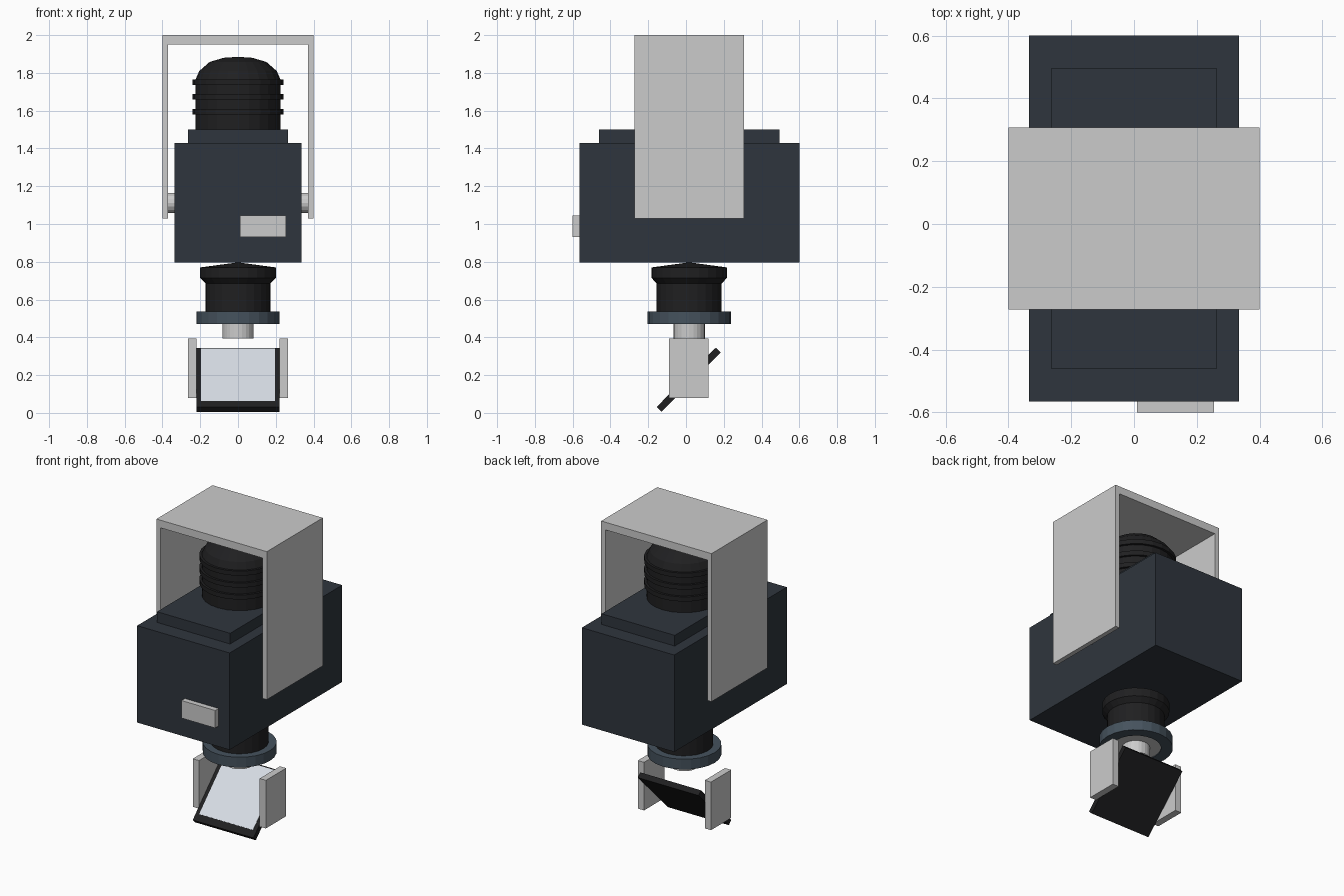
import bpy, bmesh
from math import pi, cos, sin
from mathutils import Matrix, Vector

if "Cube" in bpy.data.objects:
    bpy.data.objects.remove(bpy.data.objects["Cube"])

CY = 0.017  # common y centre of the assembly


def material(name, rgb):
    m = bpy.data.materials.new(name)
    m.diffuse_color = (*rgb, 1)
    m.use_nodes = True
    m.node_tree.nodes["Principled BSDF"].inputs["Base Color"].default_value = m.diffuse_color
    return m


NAVY = material("navy_paint", (0.028, 0.036, 0.047))
BLACK = material("black_rubber", (0.014, 0.014, 0.015))
SLATE = material("slate_metal", (0.06, 0.085, 0.11))
GLASS = material("mirror_glass", (0.68, 0.72, 0.78))


def finish(name, bm, mat=None):
    bmesh.ops.recalc_face_normals(bm, faces=bm.faces)
    me = bpy.data.meshes.new(name)
    bm.to_mesh(me)
    bm.free()
    ob = bpy.data.objects.new(name, me)
    bpy.context.collection.objects.link(ob)
    if mat:
        me.materials.append(mat)
    return ob


def box(name, x, y, z, mat=None, tilt=None):
    """Box from (min, max) ranges, optionally transformed by a matrix."""
    bm = bmesh.new()
    bmesh.ops.create_cube(bm, size=1)
    for v in bm.verts:
        v.co = Vector([(a + b) / 2 + c * (b - a) for (a, b), c in zip((x, y, z), v.co)])
    if tilt:
        bm.transform(tilt)
    return finish(name, bm, mat)


def lathe(name, profile, mat=None, n=24, closed=False):
    """Revolve (radius, z) points about the vertical centre axis."""
    bm = bmesh.new()
    rings = []
    for r, z in profile:
        if r == 0:
            rings.append([bm.verts.new((0, CY, z))] * n)
        else:
            rings.append([bm.verts.new((r * cos(2 * pi * i / n), CY + r * sin(2 * pi * i / n), z))
                          for i in range(n)])
    pairs = list(zip(rings, rings[1:])) + ([(rings[-1], rings[0])] if closed else [])
    for a, b in pairs:
        for i in range(n):
            j = (i + 1) % n
            bm.faces.new(dict.fromkeys((a[i], a[j], b[j], b[i])))
    return finish(name, bm, mat)


# Main housing, stepped lid and front label plate
box("housing", (-0.335, 0.335), (-0.565, 0.60), (0.795, 1.43), NAVY)
box("housing_lid", (-0.265, 0.265), (-0.46, 0.495), (1.43, 1.50), NAVY)
box("front_plate", (0.01, 0.255), (-0.60, -0.565), (0.93, 1.045))

# Hanging yoke: inverted U profile extruded front to back
bm = bmesh.new()
outline = [(-0.40, 1.03), (-0.40, 2.0), (0.40, 2.0), (0.40, 1.03),
           (0.37, 1.03), (0.37, 1.95), (-0.37, 1.95), (-0.37, 1.03)]
face = bm.faces.new([bm.verts.new((x, -0.273, z)) for x, z in outline])
ext = bmesh.ops.extrude_face_region(bm, geom=[face])
bmesh.ops.translate(bm, vec=(0, 0.58, 0),
                    verts=[g for g in ext["geom"] if isinstance(g, bmesh.types.BMVert)])
finish("yoke", bm)

# Parts mirrored left and right: yoke pivots and mirror holders
for side, s in (("left", -1), ("right", 1)):
    bm = bmesh.new()
    bmesh.ops.create_cone(bm, cap_ends=True, segments=16, radius1=0.053, radius2=0.053, depth=0.06,
                          matrix=Matrix.Translation((s * 0.35, CY, 1.112)) @ Matrix.Rotation(pi / 2, 4, 'Y'))
    finish(side + "_pivot", bm)
    box(side + "_mirror_holder", sorted((s * 0.22, s * 0.265)), (-0.09, 0.12), (0.08, 0.395))

# Domed lamp cap with cooling ribs
lathe("lamp_cap", [(0, 1.50), (0.225, 1.50), (0.225, 1.765), (0.205, 1.81),
                   (0.15, 1.858), (0.075, 1.88), (0, 1.885)], BLACK)
for i in range(3):
    z = 1.595 + i * 0.078
    lathe(f"cooling_rib_{i + 1}", [(0.21, z - 0.015), (0.24, z - 0.015), (0.24, z + 0.015),
                                   (0.21, z + 0.015)], BLACK, closed=True)

# Lens barrel, collar and nozzle
lathe("lens_barrel", [(0, 0.53), (0.172, 0.53), (0.172, 0.685), (0.20, 0.715),
                      (0.20, 0.77), (0, 0.797)], BLACK)
lathe("lens_collar", [(0.15, 0.47), (0.22, 0.47), (0.22, 0.537), (0.15, 0.537)], SLATE, closed=True)
lathe("lens_backing", [(0, 0.475), (0.15, 0.475), (0.15, 0.53), (0, 0.53)])
lathe("lens_nozzle", [(0, 0.395), (0.083, 0.395), (0.083, 0.48), (0, 0.48)])

# Tilted mirror: dark frame with a bright face towards the front and up
tilt = Matrix.Translation((0, 0.015, 0.175)) @ Matrix.Rotation(pi / 4, 4, 'X')
box("mirror_frame", (-0.22, 0.22), (-0.222, 0.222), (-0.0175, 0.0175), BLACK, tilt)
box("mirror_face", (-0.195, 0.195), (-0.177, 0.215), (0.0, 0.0195), GLASS, tilt)
